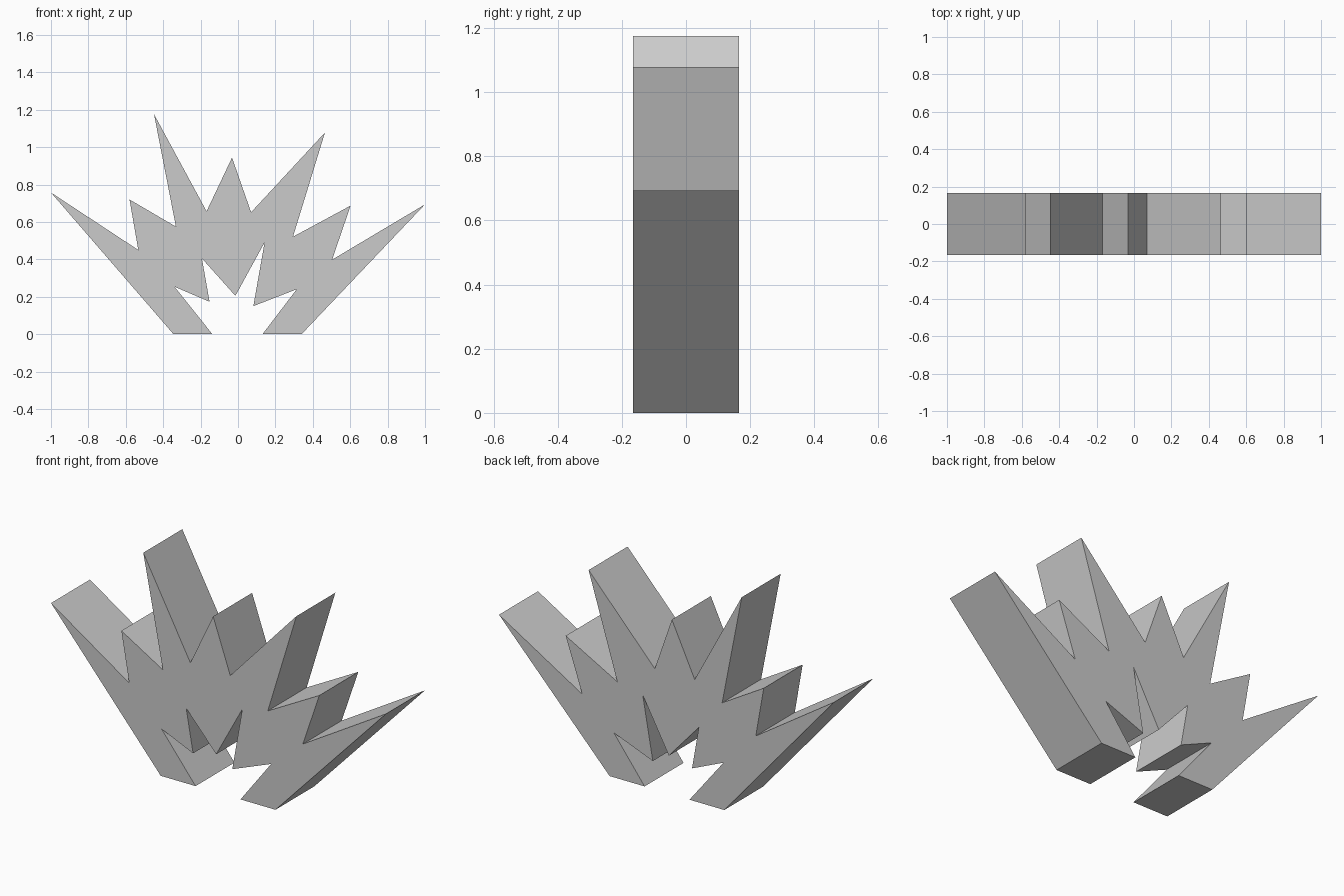
import bpy
import bmesh

if "Cube" in bpy.data.objects:
    bpy.data.objects.remove(bpy.data.objects["Cube"])

HALF_DEPTH = 0.166

# Upper spikes, left tip to right tip (x, z)
upper = [(-1.0, 0.757), (-0.533, 0.45), (-0.58, 0.72), (-0.332, 0.575),
         (-0.449, 1.176), (-0.168, 0.657), (-0.032, 0.944), (0.07, 0.652),
         (0.465, 1.078), (0.294, 0.521), (0.602, 0.687), (0.503, 0.398),
         (1.0, 0.694)]
# Feet and the jagged notch between them, right to left (x, z)
lower = [(0.34, 0.0), (0.131, 0.0), (0.314, 0.24), (0.082, 0.15),
         (0.142, 0.49), (-0.014, 0.205), (-0.193, 0.405), (-0.152, 0.173),
         (-0.34, 0.254), (-0.137, 0.0), (-0.345, 0.0)]


def extrude_profile(name, profile, half_depth):
    bm = bmesh.new()
    front = bm.faces.new([bm.verts.new((x, -half_depth, z)) for x, z in profile])
    result = bmesh.ops.extrude_face_region(bm, geom=[front], use_keep_orig=True)
    back = [v for v in result["geom"] if isinstance(v, bmesh.types.BMVert)]
    bmesh.ops.translate(bm, verts=back, vec=(0, 2 * half_depth, 0))
    bmesh.ops.recalc_face_normals(bm, faces=bm.faces)
    # Clean triangulation of the concave front and back
    bmesh.ops.triangulate(bm, faces=[f for f in bm.faces if len(f.verts) > 4])
    mesh = bpy.data.meshes.new(name)
    bm.to_mesh(mesh)
    bm.free()
    obj = bpy.data.objects.new(name, mesh)
    bpy.context.collection.objects.link(obj)
    return obj


# Single flat-sided slab with a spiked outline
extrude_profile("spiked_burst", upper + lower, HALF_DEPTH)
